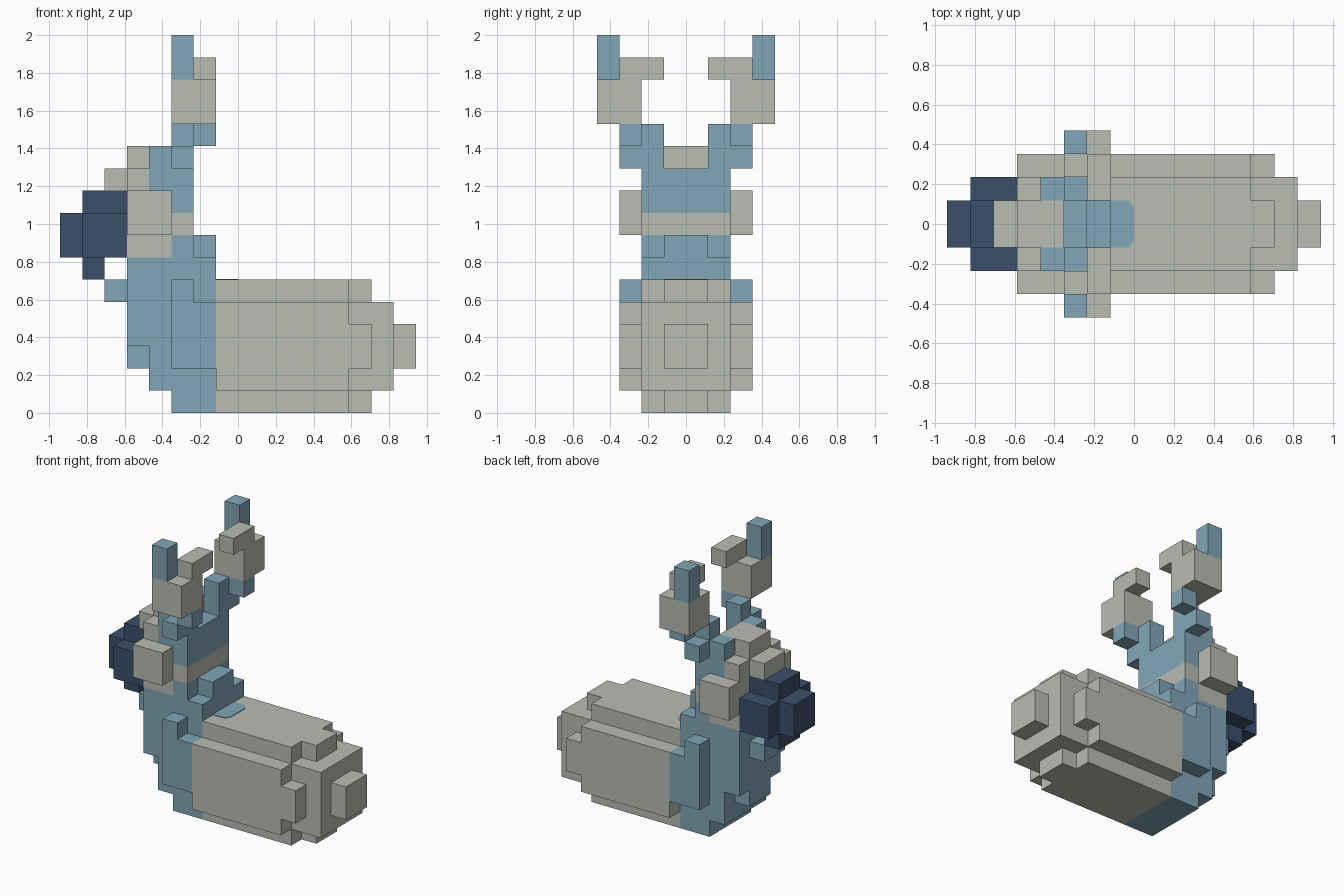
import bpy
import bmesh
from mathutils import Vector

UNIT = 2 / 17  # edge length of one block

cube = bpy.data.objects.get("Cube")
if cube:
    bpy.data.objects.remove(cube, do_unlink=True)


def make_material(name, colour):
    material = bpy.data.materials.new(name)
    material.use_nodes = True
    material.diffuse_color = (*colour, 1)
    shader = material.node_tree.nodes["Principled BSDF"]
    shader.inputs["Base Color"].default_value = (*colour, 1)
    return material


PALETTE = [
    make_material("pale_grey", (0.48, 0.51, 0.45)),
    make_material("dusty_blue", (0.22, 0.38, 0.47)),
    make_material("navy", (0.044, 0.08, 0.147)),
]
GREY, BLUE, NAVY = range(len(PALETTE))


def finish(name, bm):
    bmesh.ops.recalc_face_normals(bm, faces=bm.faces)
    mesh = bpy.data.meshes.new(name)
    for material in PALETTE:
        mesh.materials.append(material)
    bm.to_mesh(mesh)
    bm.free()
    obj = bpy.data.objects.new(name, mesh)
    bpy.context.collection.objects.link(obj)
    return obj


def fill(boxes, sides):
    """Blocks covered by (x, x, y, y, z, z) ranges, on the given y sides."""
    cells = set()
    for x0, x1, y0, y1, z0, z1 in boxes:
        for x in range(x0, x1):
            for y in range(y0, y1):
                for z in range(z0, z1):
                    for side in sides:
                        cells.add((x, y if side > 0 else -y - 1, z))
    return cells


def block_part(name, boxes, paint, sides=(-1, 1)):
    """One outer skin around the blocks, coloured by a rule per block."""
    cells = fill(boxes, sides)
    bm = bmesh.new()
    corners = {}

    def corner(point):
        key = tuple(round(c) for c in point)
        if key not in corners:
            corners[key] = bm.verts.new(Vector(key) * UNIT)
        return corners[key]

    for cell in cells:
        for axis in range(3):
            for step in (0, 1):
                neighbour = list(cell)
                neighbour[axis] += 1 if step else -1
                if tuple(neighbour) in cells:
                    continue
                origin = Vector(cell)
                origin[axis] += step
                u, v = Vector(), Vector()
                u[(axis + 1) % 3] = v[(axis + 2) % 3] = 1
                loop = [origin, origin + u, origin + u + v, origin + v]
                if not step:
                    loop.reverse()
                face = bm.faces.new([corner(p) for p in loop])
                face.material_index = paint(*cell)
    # Merge the flat areas of one colour
    bmesh.ops.dissolve_limit(bm, angle_limit=0.01, verts=bm.verts,
                             edges=bm.edges, delimit={"MATERIAL"})
    return finish(name, bm)


# Body: barrel with stepped rump, shoulders and a blue chest
block_part("body", [
    (-3, 5, 0, 2, 0, 6),     # barrel
    (5, 6, 0, 1, 0, 6),      # spine and belly ends
    (5, 7, 0, 2, 1, 5),      # rump
    (-1, 5, 2, 3, 1, 5),     # flanks
    (5, 6, 2, 3, 2, 4),      # thigh ends
    (-3, -1, 2, 3, 2, 5),    # shoulders
    (-3, -2, 2, 3, 5, 6),    # shoulder tops
    (-4, -3, 0, 2, 1, 6),    # lower chest
    (-5, -4, 0, 2, 3, 6),    # chest front
    (-5, -4, 0, 1, 2, 3),
    (-6, -5, 0, 1, 5, 6),    # chest tuft
    (-5, -1, 0, 2, 6, 7),    # neck
    (-2, -1, 0, 1, 7, 8),    # nape
], lambda x, y, z: BLUE if x < -1 else GREY)

block_part("tail", [(7, 8, 0, 1, 2, 4)], lambda x, y, z: GREY)


# Head: grey face and band, blue crown
def paint_head(x, y, z):
    if z == 8:
        return GREY
    if z == 11:
        return BLUE if y in (1, -2) else GREY
    crown_start = -4 if z == 10 else -3
    return BLUE if x >= crown_start else GREY


block_part("head", [
    (-5, -2, 0, 2, 7, 11),   # skull
    (-6, -5, 0, 1, 10, 11),  # brow
    (-5, -3, 0, 1, 11, 12),  # forehead
    (-4, -2, 1, 2, 11, 12),  # crown sides
], paint_head)

# Muzzle with nose tip and chin
block_part("muzzle", [
    (-7, -5, 0, 2, 7, 9),
    (-7, -5, 0, 1, 9, 10),
    (-8, -7, 0, 1, 7, 9),
    (-7, -6, 0, 1, 6, 7),
], lambda x, y, z: NAVY)


# Ears and antlers, one per side
def paint_antler(x, y, z):
    if z < 13 or (z >= 15 and x == -3):
        return BLUE
    return GREY


for label, side in (("left", 1), ("right", -1)):
    # the head faces -x, so its sides lie along y
    block_part(label + "_ear", [(-5, -3, 2, 3, 8, 10)],
               lambda x, y, z: GREY, (-side,))
    block_part(label + "_antler", [
        (-3, -2, 1, 2, 12, 13),  # post
        (-3, -2, 2, 3, 11, 12),  # base
        (-2, -1, 2, 3, 12, 13),  # stem
        (-3, -1, 2, 4, 13, 15),  # beam
        (-2, -1, 1, 3, 15, 16),  # inner tine
        (-3, -2, 3, 4, 15, 17),  # tip
    ], paint_antler, (-side,))

# Rounded blue patch on the back, behind the neck
bm = bmesh.new()
outline = [(-1, -1), (-0.25, -1), (0, -0.7), (0, 0.7), (-0.25, 1), (-1, 1)]
patch = bm.faces.new([bm.verts.new(Vector((x, y, 6)) * UNIT)
                      for x, y in outline])
raised = bmesh.ops.extrude_face_region(bm, geom=[patch])["geom"]
for vert in raised:
    if isinstance(vert, bmesh.types.BMVert):
        vert.co.z += 0.004
for face in bm.faces:
    face.material_index = BLUE
finish("back_patch", bm)
